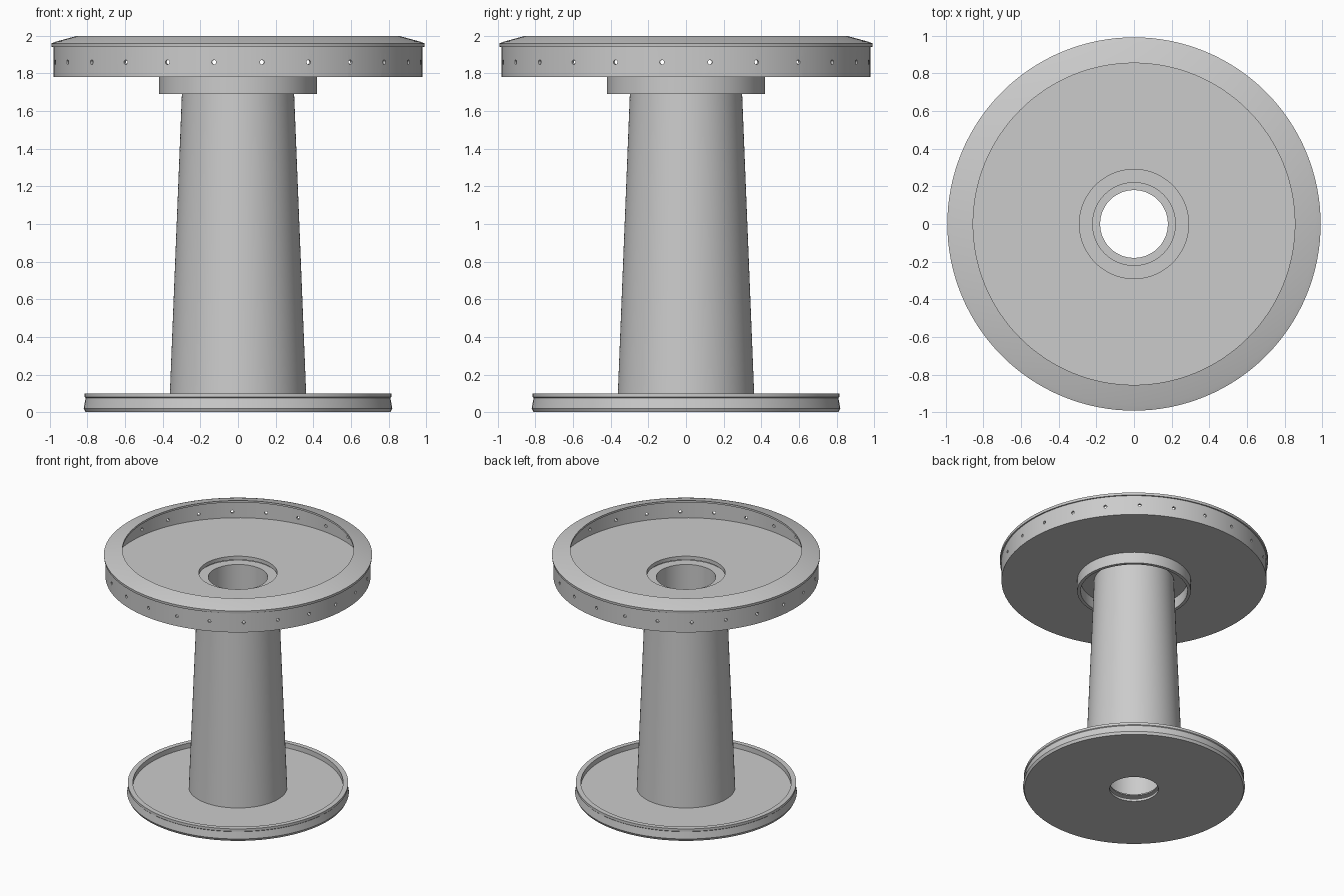
import bpy, bmesh, math
from mathutils import Matrix, Vector

if "Cube" in bpy.data.objects:
    bpy.data.objects.remove(bpy.data.objects["Cube"], do_unlink=True)

SEGMENTS = 128

grey = bpy.data.materials.new("plain_grey")
grey.use_nodes = True
colour = (0.6, 0.6, 0.6, 1)
grey.diffuse_color = colour
grey.node_tree.nodes["Principled BSDF"].inputs["Base Color"].default_value = colour


def add_object(name, bm):
    bmesh.ops.recalc_face_normals(bm, faces=bm.faces)
    mesh = bpy.data.meshes.new(name)
    bm.to_mesh(mesh)
    bm.free()
    mesh.materials.append(grey)
    obj = bpy.data.objects.new(name, mesh)
    bpy.context.collection.objects.link(obj)
    return obj


def activate(obj):
    bpy.ops.object.select_all(action="DESELECT")
    obj.select_set(True)
    bpy.context.view_layer.objects.active = obj


def smooth(obj):
    activate(obj)
    bpy.ops.object.shade_smooth_by_angle(angle=math.radians(25))


def lathe(name, profile):
    """Turn a closed (radius, height) profile around the z axis."""
    bm = bmesh.new()
    rings = []
    for i in range(SEGMENTS):
        a = 2 * math.pi * i / SEGMENTS
        rings.append([bm.verts.new((r * math.cos(a), r * math.sin(a), z)) for r, z in profile])
    n = len(profile)
    for i in range(SEGMENTS):
        here, there = rings[i], rings[(i + 1) % SEGMENTS]
        for j in range(n):
            k = (j + 1) % n
            bm.faces.new((here[j], there[j], there[k], here[k]))
    obj = add_object(name, bm)
    smooth(obj)
    return obj


def tube(name, inner, outer, bottom, top):
    return lathe(name, [(inner, bottom), (outer, bottom), (outer, top), (inner, top)])


# Base: thin bottom plate, and a shallow tray with a raised edge
lathe("base_plate", [(0.18, 0), (0.81, 0), (0.82, 0.02), (0.18, 0.02)])
lathe("base_tray", [(0.18, 0.05), (0.77, 0.05), (0.77, 0.02), (0.82, 0.02), (0.81, 0.075),
                    (0.815, 0.08), (0.815, 0.1), (0.777, 0.1), (0.777, 0.06), (0.18, 0.06)])

# Tapered hollow column
lathe("column", [(0.22, 0.055), (0.364, 0.055), (0.295, 1.775), (0.22, 1.775)])

# Collar hanging under the upper tray
tube("collar", 0.395, 0.42, 1.69, 1.785)

# Upper tray: floor with a central opening, and a thin side wall
tube("tray_floor", 0.29, 0.975, 1.78, 1.81)
wall = tube("tray_wall", 0.962, 0.98, 1.78, 1.95)

# Small holes drilled around the wall
drills = bmesh.new()
HOLES = 24
for i in range(HOLES):
    turn = Matrix.Rotation(2 * math.pi * (i + 0.5) / HOLES, 4, "Z")
    place = turn @ Matrix.Translation(Vector((0.97, 0, 1.86))) @ Matrix.Rotation(math.pi / 2, 4, "Y")
    bmesh.ops.create_cone(drills, cap_ends=True, segments=16, radius1=0.012, radius2=0.012,
                          depth=0.1, matrix=place)
cutter = add_object("hole_cutter", drills)
cutter.hide_render = True
cut = wall.modifiers.new("holes", "BOOLEAN")
cut.operation = "DIFFERENCE"
cut.solver = "EXACT"
cut.object = cutter
activate(wall)
bpy.ops.object.modifier_apply(modifier=cut.name)
bpy.data.objects.remove(cutter, do_unlink=True)
smooth(wall)

# Sloping rim that overhangs the tray
lathe("tray_rim", [(0.962, 1.94), (0.99, 1.94), (0.992, 1.96), (0.965, 1.97), (0.855, 2.0),
                   (0.855, 1.985), (0.962, 1.955)])
